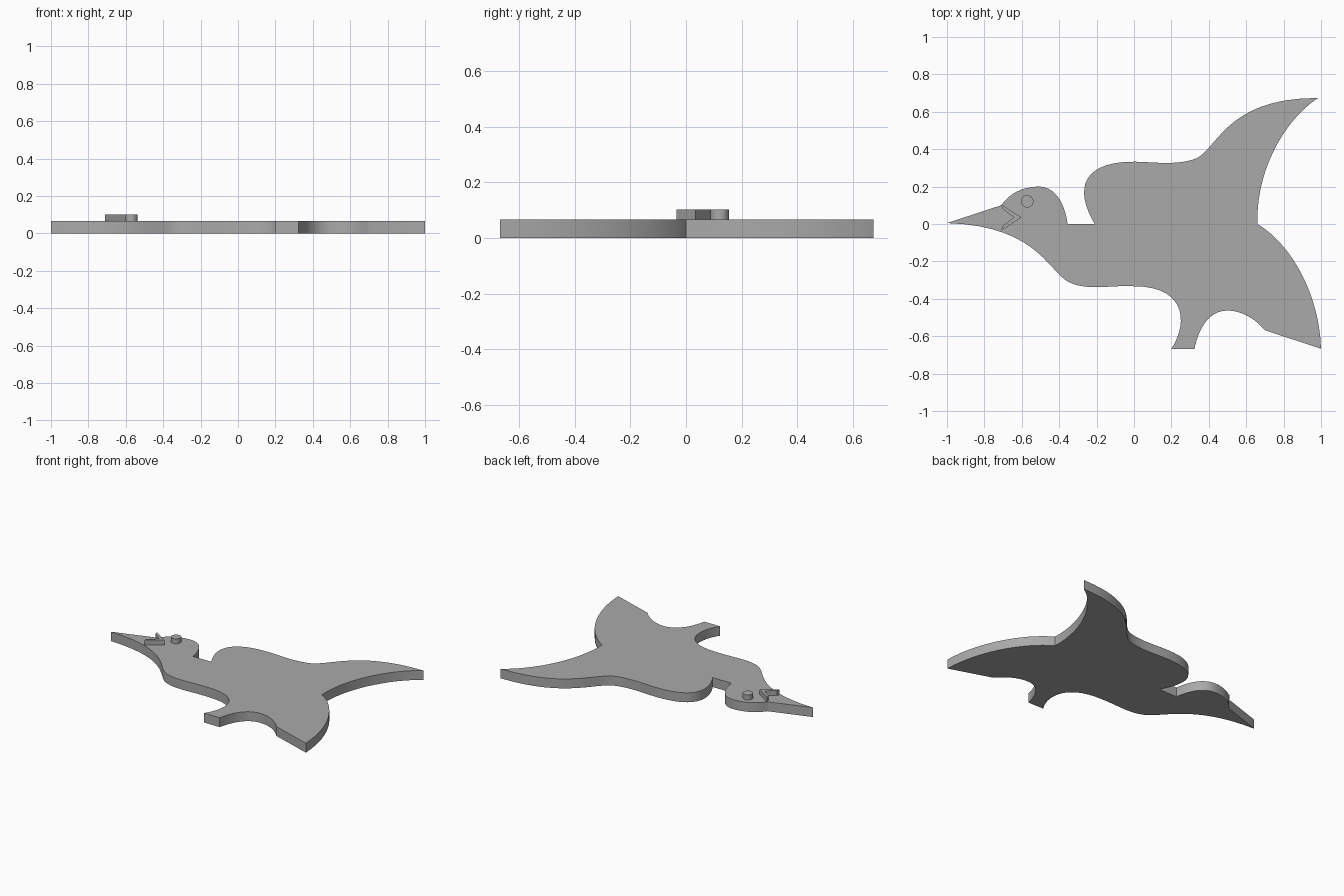
import bpy
import bmesh
import math
from mathutils import Vector
from mathutils.geometry import interpolate_bezier

if "Cube" in bpy.data.objects:
    bpy.data.objects.remove(bpy.data.objects["Cube"], do_unlink=True)

THICKNESS = 0.067
DETAIL_TOP = 0.102

grey = bpy.data.materials.new("plain grey")
grey.use_nodes = True
colour = (0.4, 0.4, 0.4, 1.0)
grey.diffuse_color = colour
grey.node_tree.nodes["Principled BSDF"].inputs["Base Color"].default_value = colour


def trace(start, steps, resolution=16):
    """Follow straight steps (end) and curved steps (handle, handle, end)."""
    points = [Vector(start)]
    for step in steps:
        if len(step) == 1:
            points.append(Vector(step[0]))
        else:
            first, second, end = map(Vector, step)
            curve = interpolate_bezier(points[-1], first, second, end, resolution)
            points += [p.to_2d() for p in curve[1:]]
    if (points[0] - points[-1]).length < 1e-5:
        points.pop()
    return points


def slab(name, outline, bottom, top):
    """Extrude a flat outline into a solid plate."""
    bm = bmesh.new()
    base = bm.faces.new([bm.verts.new((p[0], p[1], bottom)) for p in outline])
    raised = bmesh.ops.extrude_face_region(bm, geom=[base], use_keep_orig=True)
    verts = [g for g in raised["geom"] if isinstance(g, bmesh.types.BMVert)]
    bmesh.ops.translate(bm, vec=(0, 0, top - bottom), verts=verts)
    bmesh.ops.recalc_face_normals(bm, faces=bm.faces)
    caps = [f for f in bm.faces if len(f.verts) > 4]
    bmesh.ops.triangulate(bm, faces=caps)
    mesh = bpy.data.meshes.new(name)
    bm.to_mesh(mesh)
    bm.free()
    mesh.materials.append(grey)
    obj = bpy.data.objects.new(name, mesh)
    bpy.context.collection.objects.link(obj)
    bpy.ops.object.select_all(action="DESELECT")
    obj.select_set(True)
    bpy.context.view_layer.objects.active = obj
    bpy.ops.object.shade_smooth_by_angle(angle=math.radians(30))
    return obj


# Flying bird silhouette, clockwise from the beak tip
silhouette = trace((-1, 0.005), [
    # beak and head
    [(-0.71, 0.1)],
    [(-0.66, 0.17), (-0.59, 0.198), (-0.51, 0.2)],
    [(-0.42, 0.2), (-0.37, 0.11), (-0.355, 0)],
    # neck notch and back
    [(-0.21, 0)],
    [(-0.31, 0.167), (-0.3, 0.333), (0, 0.333)],
    [(0.1, 0.333), (0.22, 0.31), (0.333, 0.35)],
    # upper tail feather
    [(0.45, 0.41), (0.5, 0.675), (0.985, 0.674)],
    [(0.82, 0.57), (0.65, 0.3), (0.66, 0)],
    # lower tail feather
    [(0.83, -0.1), (0.99, -0.36), (1, -0.667)],
    [(0.7, -0.568)],
    [(0.65, -0.51), (0.58, -0.463), (0.5, -0.463)],
    # foot
    [(0.41, -0.463), (0.35, -0.54), (0.323, -0.667)],
    [(0.2, -0.667)],
    [(0.29, -0.53), (0.28, -0.333), (0, -0.333)],
    # belly and throat
    [(-0.12, -0.325), (-0.25, -0.36), (-0.35, -0.31)],
    [(-0.46, -0.25), (-0.52, -0.01), (-1, 0.005)],
])
slab("bird_body", silhouette, 0, THICKNESS)

# Raised chevron where the beak meets the head
chevron = [(-0.71, 0.105), (-0.602, 0.035), (-0.71, -0.035),
           (-0.705, -0.012), (-0.642, 0.035), (-0.705, 0.083)]
slab("beak_chevron", chevron, THICKNESS, DETAIL_TOP)

# Raised round eye
eye = [Vector((-0.571, 0.121)) + 0.033 * Vector((math.cos(a), math.sin(a)))
       for a in (math.tau * i / 32 for i in range(32))]
slab("eye", eye, THICKNESS, DETAIL_TOP)
